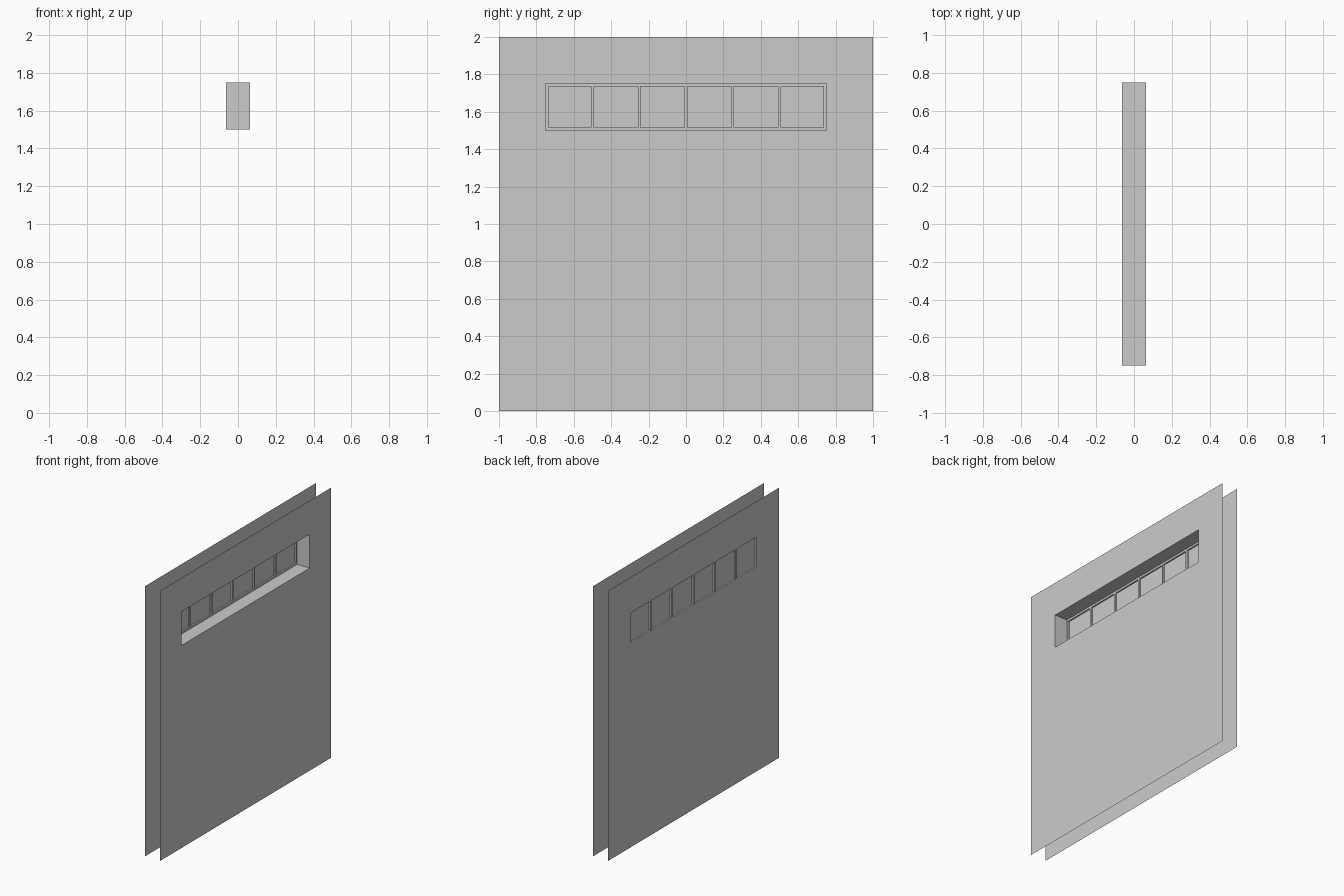
import bpy, bmesh

if "Cube" in bpy.data.objects:
    bpy.data.objects.remove(bpy.data.objects["Cube"])

T = 0.0625                      # half wall thickness
OUT = (-1, 1, 0, 2)             # wall y/z limits
HOLE = (-0.75, 0.75, 1.5, 1.75) # opening y/z limits
F = 0.015                       # frame bar width
BACK, FRONT = -T, -0.04         # frame depth range
PANE_X = -0.051


def finish(name, bm):
    mesh = bpy.data.meshes.new(name)
    bm.to_mesh(mesh)
    bm.free()
    obj = bpy.data.objects.new(name, mesh)
    bpy.context.collection.objects.link(obj)
    return obj


def loop(bm, x, r):
    y0, y1, z0, z1 = r
    return [bm.verts.new((x, y, z)) for y, z in ((y0, z0), (y1, z0), (y1, z1), (y0, z1))]


def bridge(bm, a, b):
    for i in range(4):
        j = (i + 1) % 4
        bm.faces.new((a[i], a[j], b[j], b[i]))


# Open-edged wall: two skins joined only by the lining of the opening
bm = bmesh.new()
outer_r, hole_r = loop(bm, T, OUT), loop(bm, T, HOLE)
outer_l, hole_l = loop(bm, -T, OUT), loop(bm, -T, HOLE)
bridge(bm, outer_r, hole_r)
bridge(bm, hole_r, hole_l)
bridge(bm, hole_l, outer_l)
finish("wall", bm)

# Window frame ring
inner = (HOLE[0] + F, HOLE[1] - F, HOLE[2] + F, HOLE[3] - F)
bm = bmesh.new()
rings = [loop(bm, FRONT, HOLE), loop(bm, FRONT, inner), loop(bm, BACK, inner), loop(bm, BACK, HOLE)]
for a, b in zip(rings, rings[1:]):
    bridge(bm, a, b)
finish("window_frame", bm)

# Mullions every quarter unit
for i in range(5):
    y = -0.5 + 0.25 * i
    bm = bmesh.new()
    r = (y - F / 2, y + F / 2, inner[2], inner[3])
    a, b = loop(bm, FRONT, r), loop(bm, BACK, r)
    bridge(bm, b, a)
    bm.faces.new(a)
    bm.faces.new(b[::-1])
    finish(f"mullion_{i + 1}", bm)

# Pane
bm = bmesh.new()
bm.faces.new(loop(bm, PANE_X, inner))
finish("window_pane", bm)
